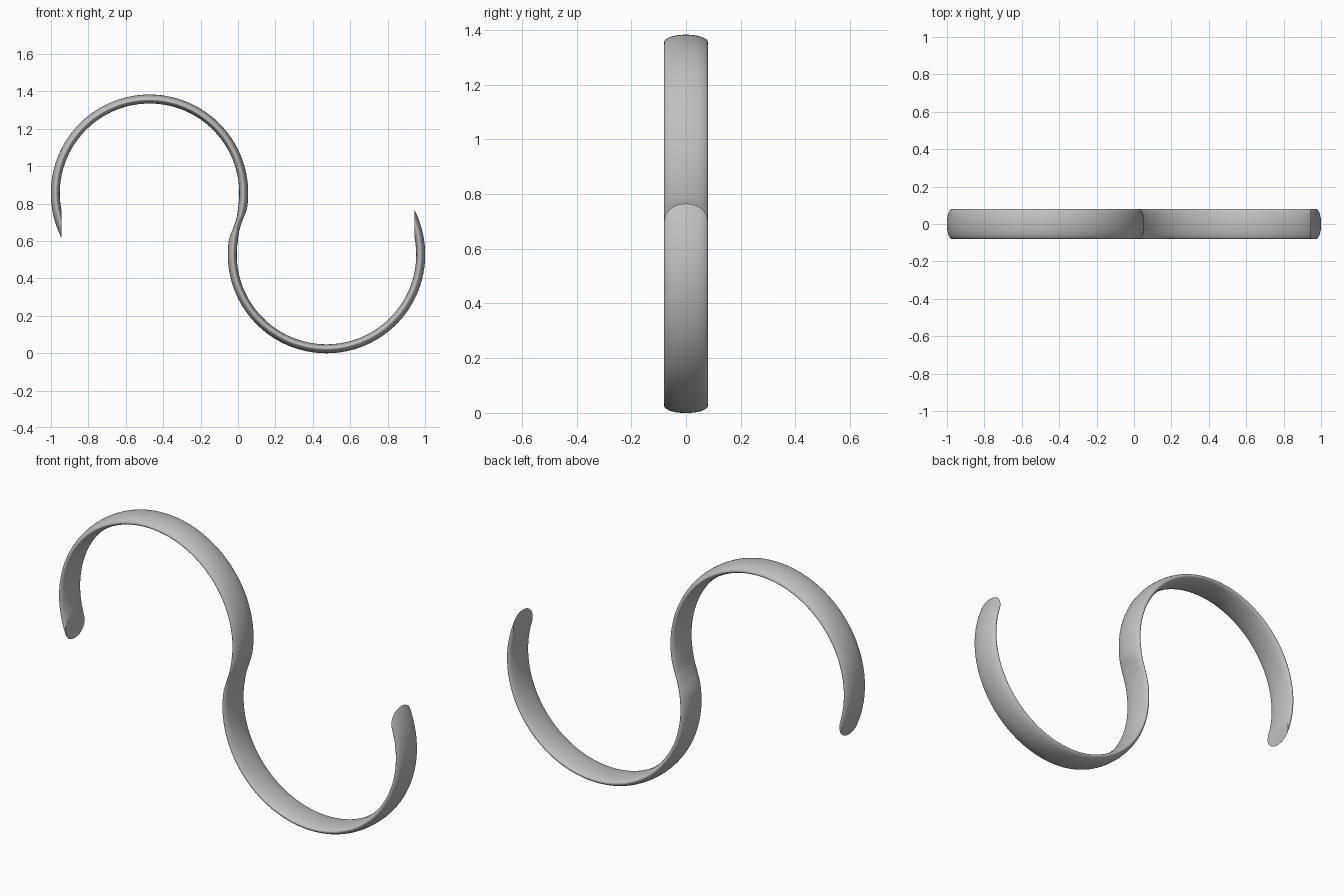
import bpy, bmesh
from math import sin, cos, radians, degrees, atan2, hypot, pi
from mathutils import Matrix, Vector

cube = bpy.data.objects.get("Cube")
if cube:
    bpy.data.objects.remove(cube)

# Loop layout: upper loop centre, and the point where both loops meet
CX, CZ, MID_Z = -0.473, 0.855, 0.691
RADIUS = hypot(CX, CZ - MID_Z)
JOIN = degrees(atan2(MID_Z - CZ, -CX))
HALF_WIDTH, OUTER, INNER, NECK = 0.08, 0.027, 0.021, 0.017
TIP_X = -0.944
STEPS, SIDES = 160, 64


def section(bm, angle):
    """Flattened oval ring across the band, slimmer near the join."""
    blend = min(max((angle - JOIN - 3) / 7, 0), 1)
    outer = NECK + (OUTER - NECK) * blend
    inner = NECK + (INNER - NECK) * blend
    a = radians(angle)
    ring = []
    for i in range(SIDES):
        t = 2 * pi * i / SIDES
        r = RADIUS + sin(t) * (outer if sin(t) > 0 else inner)
        ring.append(bm.verts.new((CX + r * cos(a), HALF_WIDTH * cos(t), CZ + r * sin(a))))
    return ring


# Upper loop, swept from the join to past the tip
bm = bmesh.new()
rings = [section(bm, JOIN + (215 - JOIN) * i / STEPS) for i in range(STEPS + 1)]
for a, b in zip(rings, rings[1:]):
    for i in range(SIDES):
        j = (i + 1) % SIDES
        bm.faces.new((a[i], a[j], b[j], b[i]))

# Flat upright cut at the tip
tip = [f for f in bm.faces if f.calc_center_median().x < -0.7 and f.calc_center_median().z < CZ]
geom = set(tip)
for f in tip:
    geom.update(f.verts)
    geom.update(f.edges)
bmesh.ops.bisect_plane(bm, geom=list(geom), dist=1e-5, plane_co=(TIP_X, 0, 0),
                       plane_no=(1, 0, 0), clear_outer=True)
rim = [e for e in bm.edges if e.is_boundary and e.verts[0].co.x < -0.7]
bmesh.ops.holes_fill(bm, edges=rim, sides=0)

# Lower loop: the same half turned around the middle
copy = bmesh.ops.duplicate(bm, geom=bm.verts[:] + bm.edges[:] + bm.faces[:])
bmesh.ops.rotate(bm, verts=[g for g in copy["geom"] if isinstance(g, bmesh.types.BMVert)],
                 cent=Vector((0, 0, MID_Z)), matrix=Matrix.Rotation(pi, 3, "Y"))
bmesh.ops.remove_doubles(bm, verts=bm.verts[:], dist=1e-5)
bmesh.ops.recalc_face_normals(bm, faces=bm.faces[:])

mesh = bpy.data.meshes.new("s_hook")
bm.to_mesh(mesh)
bm.free()
hook = bpy.data.objects.new("s_hook", mesh)
bpy.context.collection.objects.link(hook)

# Grey metal
grey = bpy.data.materials.new("grey")
grey.use_nodes = True
colour = (0.53, 0.53, 0.53, 1)
grey.diffuse_color = colour
grey.node_tree.nodes["Principled BSDF"].inputs["Base Color"].default_value = colour
mesh.materials.append(grey)

bpy.ops.object.select_all(action="DESELECT")
hook.select_set(True)
bpy.context.view_layer.objects.active = hook
bpy.ops.object.shade_smooth_by_angle(angle=radians(35))
